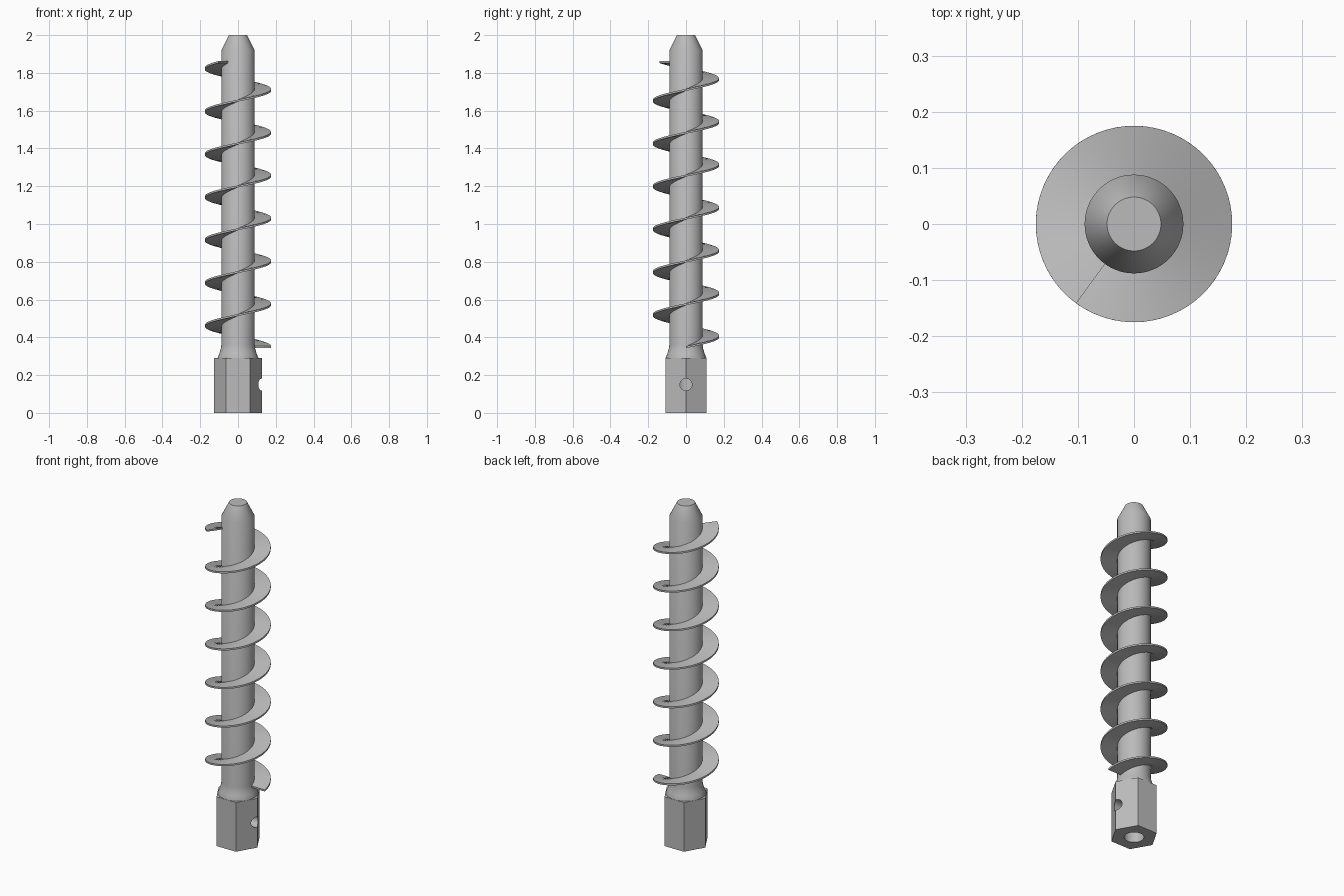
import bpy
import bmesh
from math import cos, sin, tau, radians
from mathutils import Matrix

if "Cube" in bpy.data.objects:
    bpy.data.objects.remove(bpy.data.objects["Cube"], do_unlink=True)

# Single bare-metal colour
steel = bpy.data.materials.new("grey steel")
steel.use_nodes = True
colour = (0.5, 0.5, 0.5, 1)
steel.diffuse_color = colour
steel.node_tree.nodes["Principled BSDF"].inputs["Base Color"].default_value = colour


def finish(bm, name):
    bmesh.ops.recalc_face_normals(bm, faces=bm.faces[:])
    mesh = bpy.data.meshes.new(name)
    bm.to_mesh(mesh)
    bm.free()
    obj = bpy.data.objects.new(name, mesh)
    bpy.context.collection.objects.link(obj)
    mesh.materials.append(steel)
    return obj


def smooth(obj):
    bpy.ops.object.select_all(action='DESELECT')
    obj.select_set(True)
    bpy.context.view_layer.objects.active = obj
    bpy.ops.object.shade_smooth_by_angle(angle=radians(30))


def bridge(bm, a, b):
    n = len(a)
    for i in range(n):
        j = (i + 1) % n
        bm.faces.new((a[i], a[j], b[j], b[i]))


def lathe(name, profile, sides, matrix=Matrix()):
    """Closed solid from (radius, height) rings, first corner on +x."""
    bm = bmesh.new()
    rings = [[bm.verts.new((r * cos(tau * i / sides), r * sin(tau * i / sides), z))
              for i in range(sides)] for r, z in profile]
    for low, high in zip(rings, rings[1:]):
        bridge(bm, low, high)
    bm.faces.new(rings[0][::-1])
    bm.faces.new(rings[-1])
    bm.transform(matrix)
    return finish(bm, name)


def helical_flight(name, inner, outer, thick, z0, pitch, turns, steps):
    """Rectangular section swept up a helix, starting on +x."""
    bm = bmesh.new()
    section = [(inner, -thick / 2), (outer, -thick / 2), (outer, thick / 2), (inner, thick / 2)]
    count = round(turns * steps)
    loops = []
    for k in range(count + 1):
        t = turns * k / count
        c, s = cos(tau * t), sin(tau * t)
        loops.append([bm.verts.new((r * c, r * s, z0 + pitch * t + h)) for r, h in section])
    for a, b in zip(loops, loops[1:]):
        bridge(bm, a, b)
    bm.faces.new(loops[0])
    bm.faces.new(loops[-1][::-1])
    return finish(bm, name)


# Shaft with flared foot and tapered tip
shaft = lathe("shaft", [(0.108, 0.28), (0.108, 0.29), (0.098, 0.315), (0.091, 0.34),
                        (0.088, 0.36), (0.088, 1.92), (0.048, 2.0)], 64)
smooth(shaft)

# Spiral blade
flight = helical_flight("spiral_flight", 0.08, 0.175, 0.01, 0.348, 0.227, 6.65, 64)
smooth(flight)

# Hexagonal socket with a bore from below and a cross hole on one corner
socket = lathe("hex_socket", [(0.126, 0), (0.126, 0.29)], 6)
bore = lathe("bore_cutter", [(0.052, -0.05), (0.052, 0.25)], 48)
sideways = Matrix.Translation((0, 0, 0.15)) @ Matrix.Rotation(radians(90), 4, 'Y')
cross_hole = lathe("cross_hole_cutter", [(0.032, 0.0), (0.032, 0.2)], 32, sideways)
for cutter in (bore, cross_hole):
    cut = socket.modifiers.new(cutter.name, 'BOOLEAN')
    cut.operation = 'DIFFERENCE'
    cut.solver = 'EXACT'
    cut.object = cutter
    cutter.hide_render = True
    cutter.hide_set(True)
smooth(socket)
